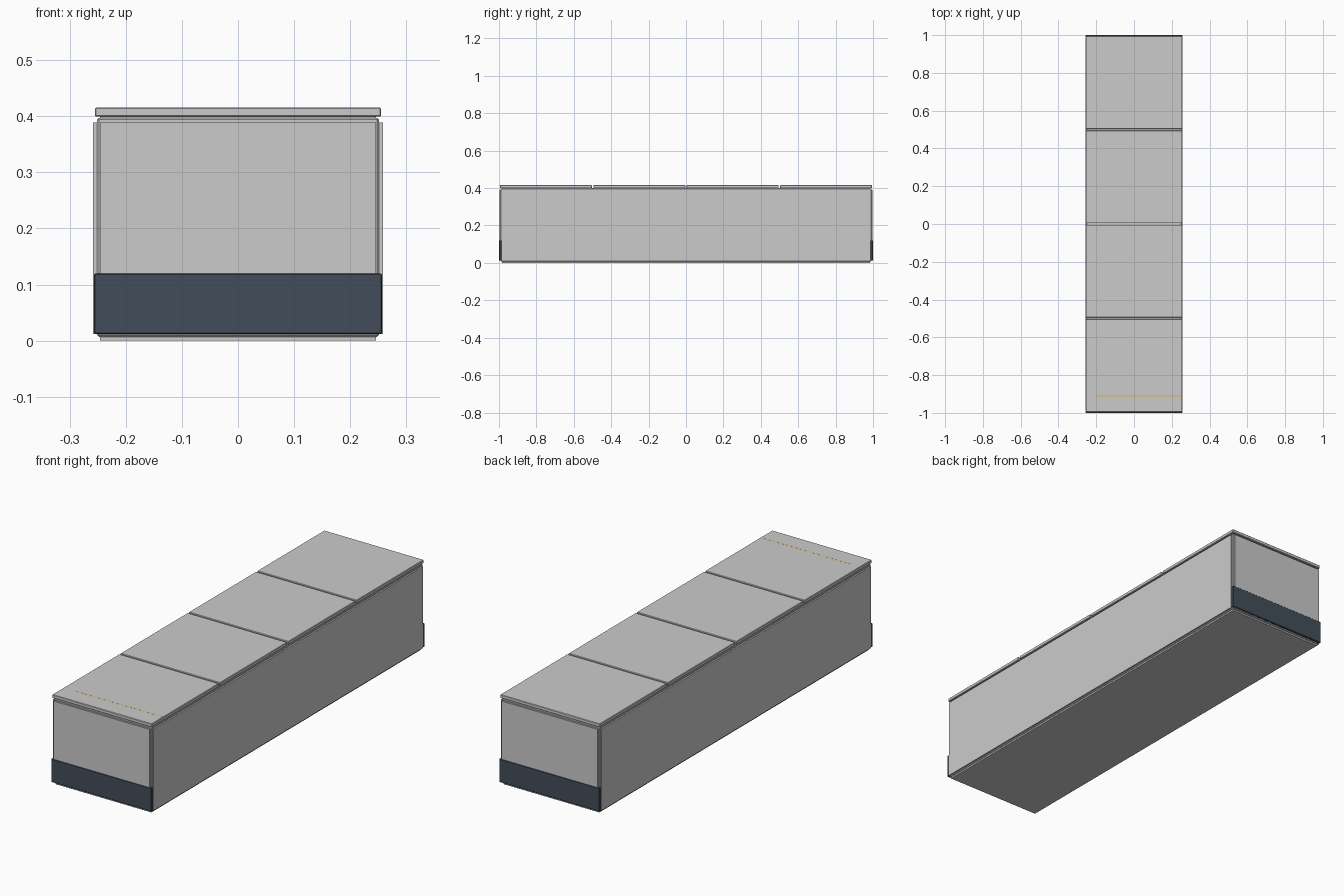
import bpy

if "Cube" in bpy.data.objects:
    bpy.data.objects.remove(bpy.data.objects["Cube"])


def material(name, colour):
    m = bpy.data.materials.new(name)
    m.diffuse_color = colour
    m.use_nodes = True
    m.node_tree.nodes["Principled BSDF"].inputs["Base Color"].default_value = m.diffuse_color
    return m


def box(name, x, y, z, bevel=0.0, mat=None):
    """Box from (min, max) ranges, with an optional small chamfer."""
    bpy.ops.mesh.primitive_cube_add(size=1)
    o = bpy.context.object
    o.name = name
    for v in o.data.vertices:
        v.co = [r[0] if c < 0 else r[1] for c, r in zip(v.co, (x, y, z))]
    if bevel:
        b = o.modifiers.new("edge_chamfer", 'BEVEL')
        b.width = bevel
        b.segments = 1
    if mat:
        o.data.materials.append(mat)
    return o


slate = material("slate_band", (0.055, 0.075, 0.1, 1))
amber = material("amber_line", (0.75, 0.45, 0.06, 1))

# Recessed core, showing as the grooved corners between panels
box("core", (-0.251, 0.251), (-0.991, 0.991), (0.007, 0.397), 0.003)
box("lid_seat", (-0.246, 0.246), (-0.985, 0.985), (0.39, 0.401))

# Bottom panel
box("base_panel", (-0.246, 0.246), (-0.985, 0.985), (0, 0.02))

# Long side panels, end panels and dark kick bands
for s, side, end in ((-1, "left", "front"), (1, "right", "back")):
    box(side + "_side_panel", sorted((s * 0.24, s * 0.258)),
        (-0.985, 0.985), (0.012, 0.389))
    box(end + "_end_panel", (-0.246, 0.246),
        sorted((s * 0.97, s * 0.998)), (0.012, 0.389))
    box(end + "_kick_band", (-0.2565, 0.2565),
        sorted((s * 0.986, s * 1.0)), (0.012, 0.12), 0.002, slate)

# Four lid slabs with narrow gaps
pitch, gap = 0.4995, 0.008
for i in range(4):
    y = (i - 1.5) * pitch
    half = (pitch - gap) / 2
    box(f"lid_{i + 1}", (-0.255, 0.255), (y - half, y + half),
        (0.3995, 0.4155), 0.002)

# Thin amber marker line inlaid in the front lid
box("marker_line", (-0.2, 0.25), (-0.912, -0.908), (0.412, 0.4157), 0, amber)
